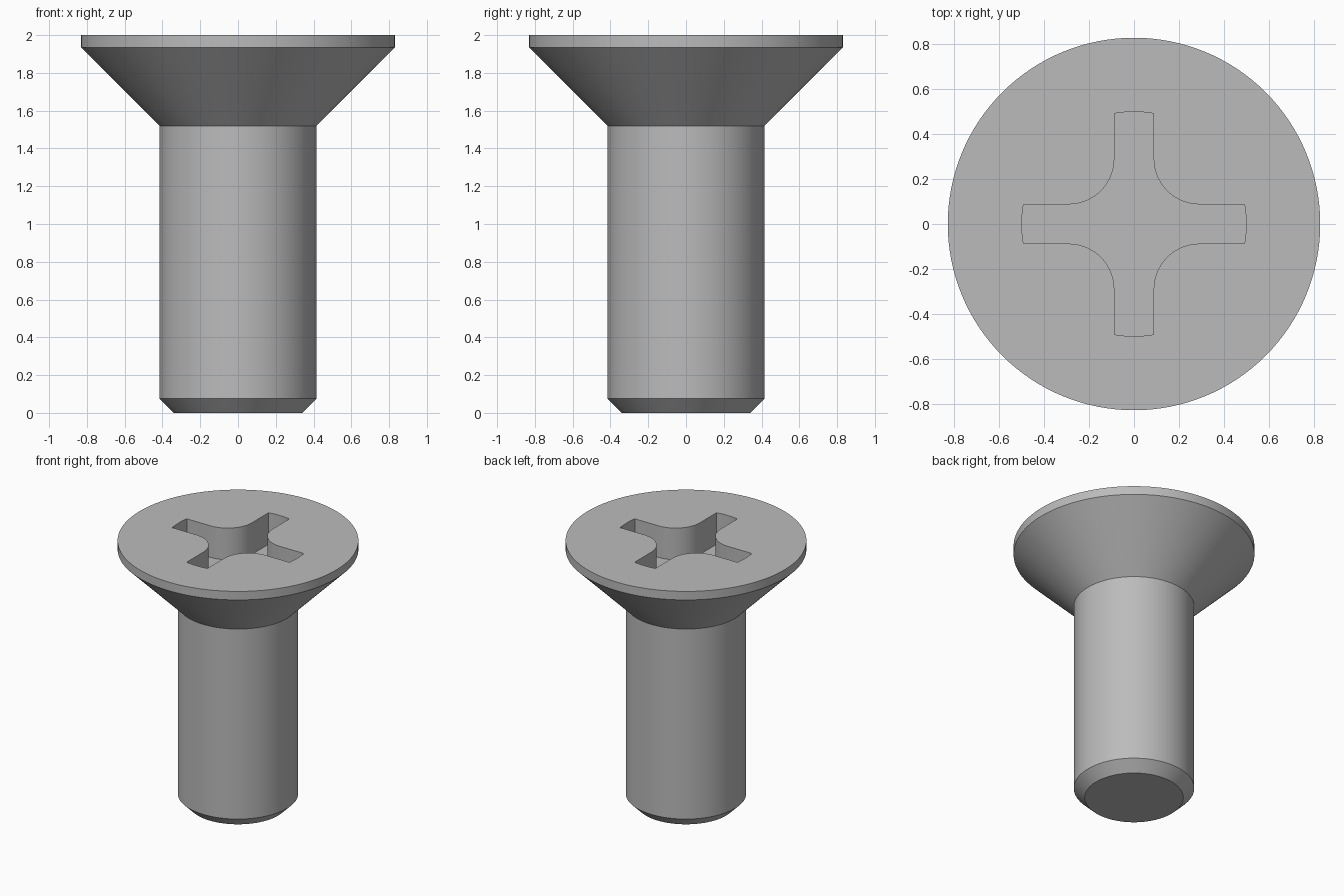
import bpy
import bmesh
from math import radians, sin, cos, asin
from mathutils import Matrix, Vector

SEGMENTS = 128
TOP = 2.0
RECESS_DEPTH = 0.24

old = bpy.data.objects.get("Cube")
if old:
    bpy.data.objects.remove(old)

steel = bpy.data.materials.new("grey_steel")
steel.use_nodes = True
colour = (0.5, 0.5, 0.5, 1)
steel.diffuse_color = colour
steel.node_tree.nodes["Principled BSDF"].inputs["Base Color"].default_value = colour


def make_object(name, bm):
    bmesh.ops.recalc_face_normals(bm, faces=bm.faces)
    mesh = bpy.data.meshes.new(name)
    bm.to_mesh(mesh)
    bm.free()
    mesh.materials.append(steel)
    obj = bpy.data.objects.new(name, mesh)
    bpy.context.collection.objects.link(obj)
    return obj


def lathe(name, profile):
    """Stack of rings (radius, height), capped at both ends."""
    bm = bmesh.new()
    rings = []
    for radius, z in profile:
        ring = bmesh.ops.create_circle(bm, segments=SEGMENTS, radius=radius,
                                       matrix=Matrix.Translation((0, 0, z)))
        rings.append(ring["verts"])
    for low, high in zip(rings, rings[1:]):
        for i in range(SEGMENTS):
            j = (i + 1) % SEGMENTS
            bm.faces.new((low[i], low[j], high[j], high[i]))
    bm.faces.new(rings[0])
    bm.faces.new(rings[-1])
    return make_object(name, bm)


def cross_outline(reach=0.5, half_width=0.0875, fillet=0.205):
    """Four arms with rounded tips and filleted inner corners."""
    quarter = []
    tip = asin(half_width / reach)
    for i in range(9):
        a = tip * (i / 4 - 1)
        quarter.append(Vector((reach * cos(a), reach * sin(a), 0)))
    centre = half_width + fillet
    for i in range(17):
        a = radians(270 - 90 * i / 16)
        quarter.append(Vector((centre + fillet * cos(a), centre + fillet * sin(a), 0)))
    return [Matrix.Rotation(radians(90 * k), 3, "Z") @ p for k in range(4) for p in quarter]


# Countersunk head, shank and chamfered end
screw = lathe("countersunk_screw", [
    (0.34, 0), (0.415, 0.075), (0.415, 1.52), (0.83, 1.935), (0.83, TOP)])

# Cross-shaped drive recess
bm = bmesh.new()
floor = bm.faces.new([bm.verts.new(p + Vector((0, 0, TOP - RECESS_DEPTH)))
                      for p in cross_outline()])
raised = bmesh.ops.extrude_face_region(bm, geom=[floor])["geom"]
bmesh.ops.translate(bm, vec=(0, 0, RECESS_DEPTH + 0.2),
                    verts=[v for v in raised if isinstance(v, bmesh.types.BMVert)])
cutter = make_object("recess_cutter", bm)
cutter.hide_render = True

cut = screw.modifiers.new("drive_recess", "BOOLEAN")
cut.operation = "DIFFERENCE"
cut.solver = "EXACT"
cut.object = cutter
bpy.ops.object.select_all(action="DESELECT")
bpy.context.view_layer.objects.active = screw
screw.select_set(True)
bpy.ops.object.modifier_apply(modifier=cut.name)
bpy.data.objects.remove(cutter)
bpy.ops.object.shade_smooth_by_angle(angle=radians(30))
